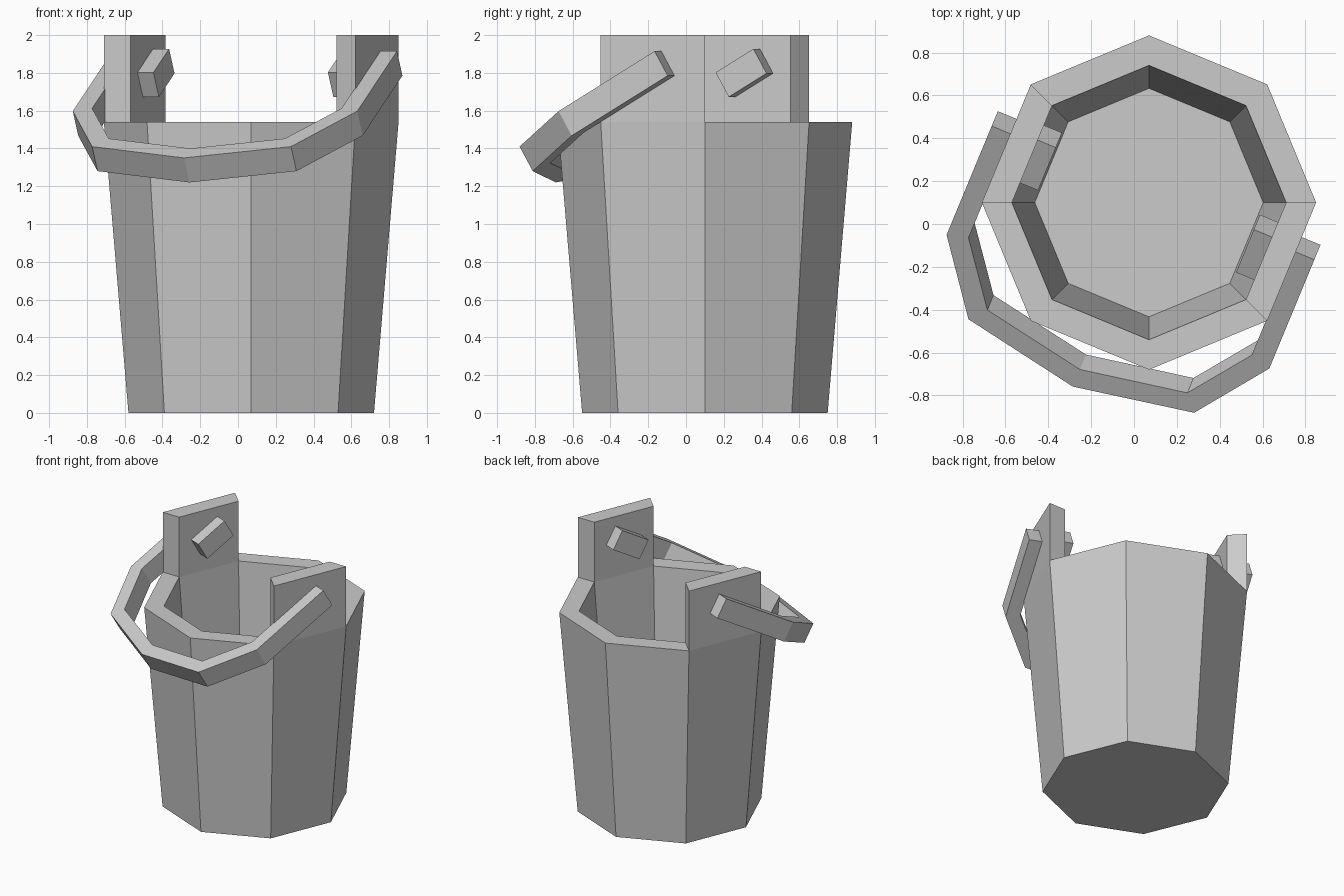
import bpy, bmesh
from math import cos, sin, pi, radians
from mathutils import Matrix, Vector

if "Cube" in bpy.data.objects:
    bpy.data.objects.remove(bpy.data.objects["Cube"])

CX, CY = 0.07, 0.10       # bucket axis
SIDES = 8
RIM_Z, EAR_Z, PIVOT_Z = 1.54, 2.0, 1.80


def finish(bm, name, matrix):
    bmesh.ops.recalc_face_normals(bm, faces=bm.faces)
    mesh = bpy.data.meshes.new(name)
    bm.to_mesh(mesh)
    bm.free()
    mesh.transform(matrix)
    obj = bpy.data.objects.new(name, mesh)
    bpy.context.collection.objects.link(obj)
    return obj


def prism(name, outline, z0, z1, matrix):
    """Extrude a flat outline between two heights."""
    bm = bmesh.new()
    face = bm.faces.new([bm.verts.new((x, y, z0)) for x, y in outline])
    ext = bmesh.ops.extrude_face_region(bm, geom=[face], use_keep_orig=True)
    verts = [g for g in ext["geom"] if isinstance(g, bmesh.types.BMVert)]
    bmesh.ops.translate(bm, verts=verts, vec=(0, 0, z1 - z0))
    return finish(bm, name, matrix)


# Bucket: octagonal lathe of outer wall, rim, inner wall and floor
profile = [(0.65, 0), (0.78, RIM_Z), (0.64, RIM_Z), (0.533, 0.25)]
bm = bmesh.new()
rings = [[bm.verts.new((r * cos(2 * pi * i / SIDES), r * sin(2 * pi * i / SIDES), z))
          for i in range(SIDES)] for r, z in profile]
rim = []
for k, (a, b) in enumerate(zip(rings, rings[1:])):
    for i in range(SIDES):
        j = (i + 1) % SIDES
        face = bm.faces.new((a[i], a[j], b[j], b[i]))
        if k == 1:
            rim.append(face)
bm.faces.new(rings[0])
bm.faces.new(rings[-1])

# Ears: two opposite staves continue straight up
ext = bmesh.ops.extrude_discrete_faces(bm, faces=[rim[3], rim[7]])
for face in ext["faces"]:
    bmesh.ops.translate(bm, verts=face.verts, vec=(0, 0, EAR_Z - RIM_Z))
finish(bm, "bucket", Matrix.Translation((CX, CY, 0)))

# Handle frame: turned to face the ears, tilted down to the front
frame = (Matrix.Translation((CX, CY, PIVOT_Z))
         @ Matrix.Rotation(radians(-22.5), 4, 'Z')
         @ Matrix.Rotation(radians(30), 4, 'X'))

# Handle: mirrored half outline with mitred corners
outer = [(0.815, 0.10), (0.815, -0.535), (0.57, -0.91), (0, -1.03)]
inner = [(0.715, 0.10), (0.715, -0.505), (0.505, -0.825), (0, -0.93)]


def mirrored(pts):
    return pts + [(-x, y) for x, y in reversed(pts[:-1])]


bm = bmesh.new()
sections = []
for (ox, oy), (ix, iy) in zip(mirrored(outer), mirrored(inner)):
    sections.append([bm.verts.new(p) for p in (
        (ox, oy, -0.075), (ox, oy, 0.075), (ix, iy, 0.075), (ix, iy, -0.075))])
for a, b in zip(sections, sections[1:]):
    for i in range(4):
        j = (i + 1) % 4
        bm.faces.new((a[i], a[j], b[j], b[i]))
bm.faces.new(sections[0])
bm.faces.new(sections[-1])
finish(bm, "handle", frame)

# Pegs: blocks on the inner face of each ear
for side, name in ((-1, "left_peg"), (1, "right_peg")):
    outline = [(side * x, y) for x, y in
               ((0.50, -0.125), (0.60, -0.125), (0.60, 0.125), (0.50, 0.125))]
    prism(name, outline, -0.075, 0.075, frame)
